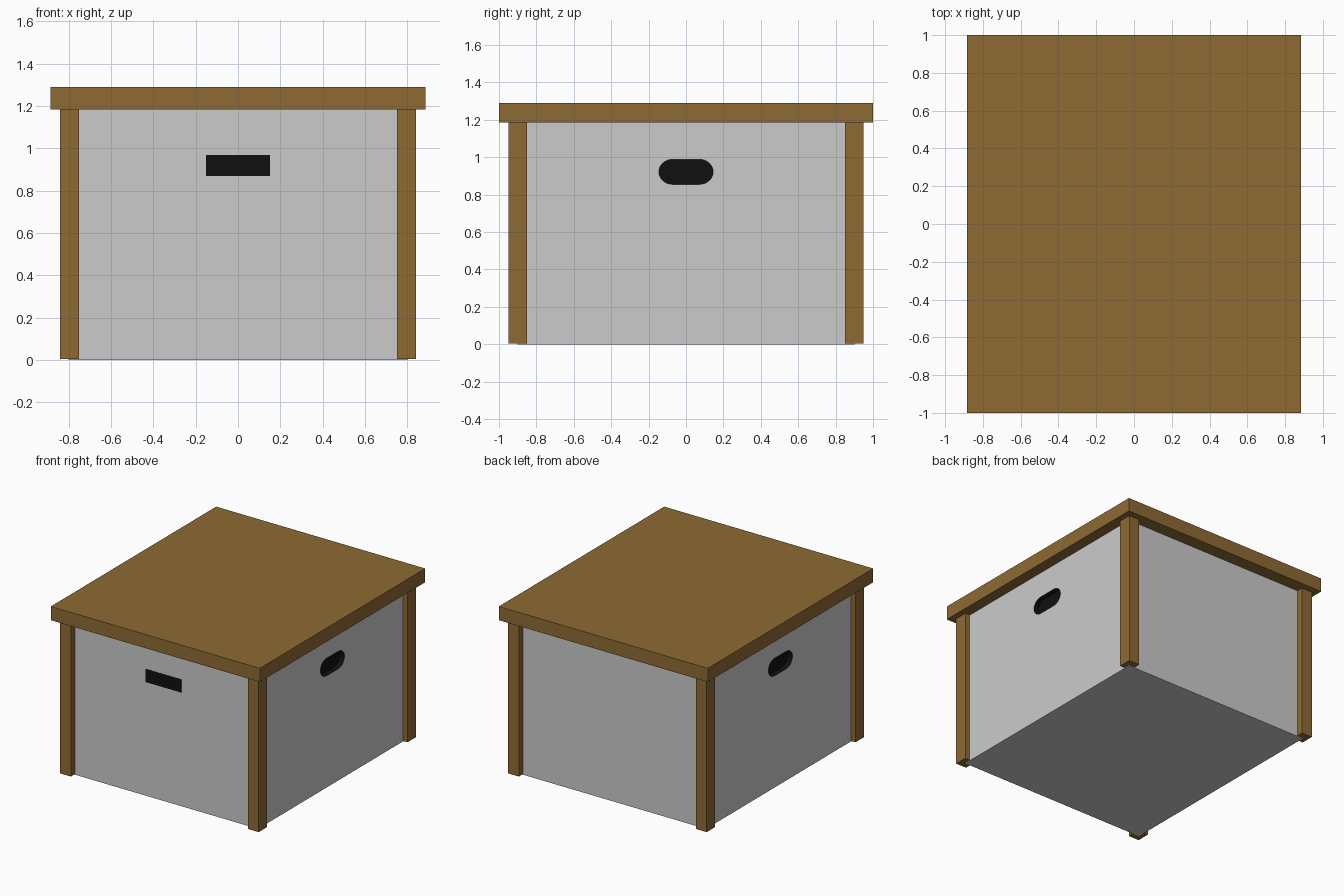
import bpy, bmesh, math
from mathutils import Matrix

if "Cube" in bpy.data.objects:
    bpy.data.objects.remove(bpy.data.objects["Cube"])


def material(name, rgb):
    m = bpy.data.materials.new(name)
    m.diffuse_color = (*rgb, 1)
    m.use_nodes = True
    m.node_tree.nodes["Principled BSDF"].inputs["Base Color"].default_value = m.diffuse_color
    return m


wood = material("brown wood", (0.27, 0.145, 0.035))
black = material("black", (0.005, 0.005, 0.005))


def add_object(name, bm, mats):
    bmesh.ops.recalc_face_normals(bm, faces=bm.faces)
    mesh = bpy.data.meshes.new(name)
    bm.to_mesh(mesh)
    bm.free()
    for m in mats:
        mesh.materials.append(m)
    ob = bpy.data.objects.new(name, mesh)
    bpy.context.collection.objects.link(ob)
    return ob


def box(name, lo, hi, mats=()):
    bm = bmesh.new()
    size = [b - a for a, b in zip(lo, hi)]
    mid = [(a + b) / 2 for a, b in zip(lo, hi)]
    bmesh.ops.create_cube(bm, size=1, matrix=Matrix.Translation(mid) @ Matrix.Diagonal((*size, 1)))
    return add_object(name, bm, mats)


def mirror(ob, x, y):
    mod = ob.modifiers.new("mirror", 'MIRROR')
    mod.use_axis = (x, y, False)
    mod.use_mirror_merge = False


# Grey container
body = box("container", (-0.8, -0.9, 0), (0.8, 0.9, 1.19), (None, black))

# Rounded hand grips sunk into both side walls
bm = bmesh.new()
ring = []
for side in (1, -1):
    for i in range(17):
        a = math.pi * (i / 16 - 0.5)
        ring.append(bm.verts.new((0.76, side * (0.07 + 0.075 * math.cos(a)),
                                  0.922 + side * 0.067 * math.sin(a))))
face = bm.faces.new(ring)
ext = bmesh.ops.extrude_face_region(bm, geom=[face])
bmesh.ops.translate(bm, vec=(0.1, 0, 0),
                    verts=[g for g in ext["geom"] if isinstance(g, bmesh.types.BMVert)])
for f in bm.faces:
    f.material_index = 1
cutter = add_object("grip_cutter", bm, (None, black))
mirror(cutter, True, False)
cutter.hide_render = True
cutter.hide_viewport = True
cut = body.modifiers.new("grips", 'BOOLEAN')
cut.operation = 'DIFFERENCE'
cut.solver = 'EXACT'
cut.object = cutter

# Black slot on the front wall
box("front_slot", (-0.15, -0.902, 0.87), (0.15, -0.89, 0.97), (black,))

# Four corner posts
post = box("corner_posts", (0.75, 0.85, 0.005), (0.84, 0.95, 1.19), (wood,))
mirror(post, True, True)

# Overhanging lid
box("lid", (-0.885, -1, 1.185), (0.885, 1, 1.29), (wood,))
